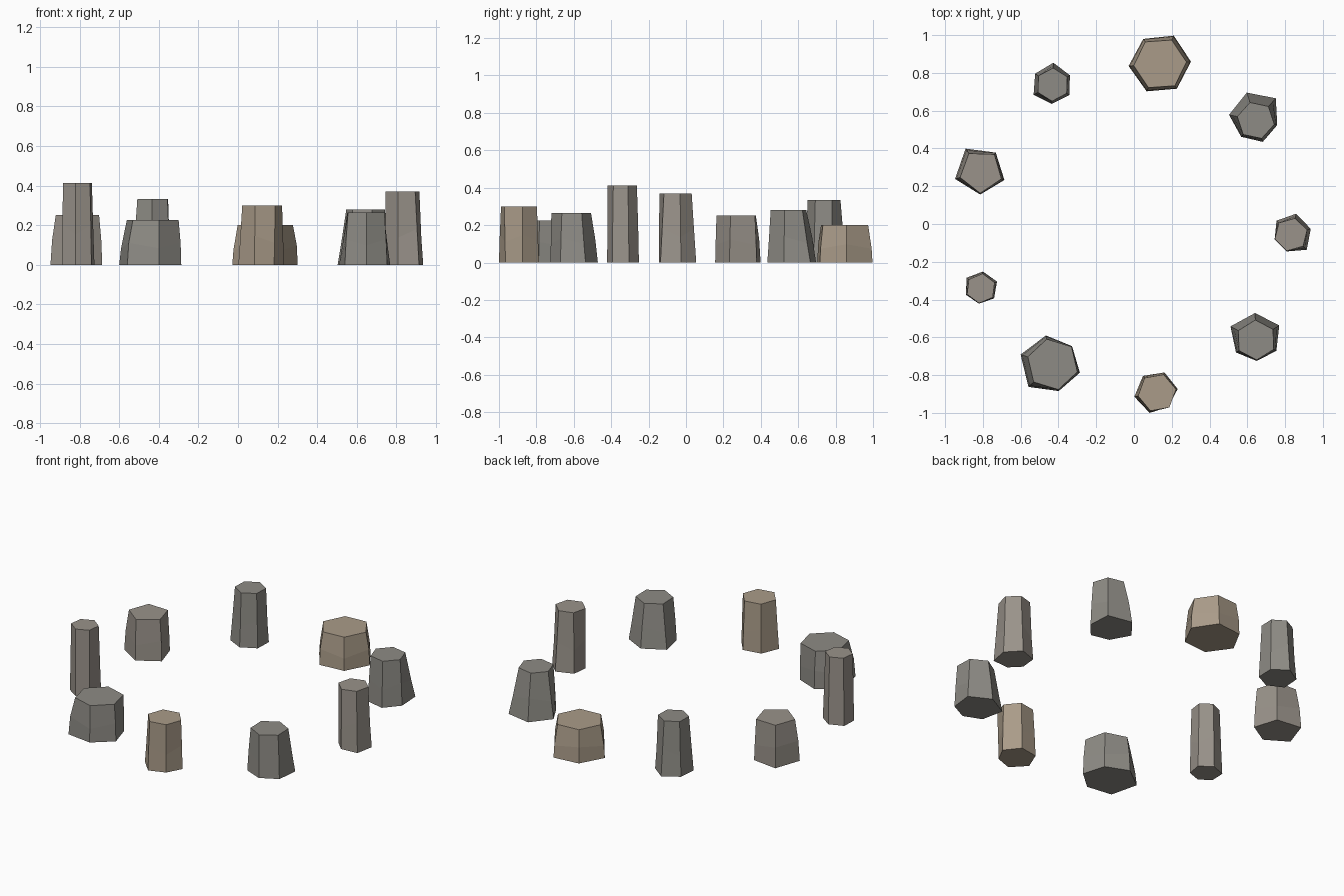
import bpy, bmesh
from math import radians, cos, sin

if "Cube" in bpy.data.objects:
    bpy.data.objects.remove(bpy.data.objects["Cube"])


def material(name, rgb):
    m = bpy.data.materials.new(name)
    m.diffuse_color = (*rgb, 1)
    m.use_nodes = True
    m.node_tree.nodes["Principled BSDF"].inputs["Base Color"].default_value = m.diffuse_color
    return m


TAN = material("tan_stone", (0.40, 0.33, 0.25))
GREY = material("grey_stone", (0.27, 0.26, 0.235))
WARM = material("warm_grey_stone", (0.32, 0.29, 0.255))


def stone(name, x, y, height, top_radius, start, base_radii, mat, flare=0.6):
    """Faceted standing stone: base, waist and top rings, clockwise from start angle."""
    n = len(base_radii)
    bm = bmesh.new()
    rings = []
    for level, spread in ((0, 1.0), (0.43, flare), (1, 0.0)):
        ring = []
        for i, base in enumerate(base_radii):
            a = radians(start - 360 * i / n)
            r = top_radius + (base - top_radius) * spread
            wobble = 0.06 * (-1) ** i if 0 < level < 1 else 0
            ring.append(bm.verts.new((r * cos(a), r * sin(a), (level + wobble) * height)))
        rings.append(ring)
    # Caps and side facets
    bm.faces.new(rings[0])
    bm.faces.new(rings[-1][::-1])
    for low, high in zip(rings, rings[1:]):
        for i in range(n):
            j = (i + 1) % n
            bm.faces.new((low[j], low[i], high[i], high[j]))
    bmesh.ops.recalc_face_normals(bm, faces=bm.faces)
    mesh = bpy.data.meshes.new(name)
    bm.to_mesh(mesh)
    bm.free()
    mesh.materials.append(mat)
    obj = bpy.data.objects.new(name, mesh)
    obj.location = (x, y, 0)
    bpy.context.collection.objects.link(obj)


# Ring of nine stones, clockwise from the back
stone("back_stone", 0.138, 0.848, 0.20, 0.140, 124,
      (0.159, 0.166, 0.164, 0.159, 0.162, 0.167), TAN, 0.8)
stone("back_right_stone", 0.645, 0.548, 0.28, 0.100, 108,
      (0.155, 0.158, 0.116, 0.119, 0.116, 0.145), GREY)
stone("right_stone", 0.831, -0.056, 0.37, 0.089, 76,
      (0.114, 0.109, 0.116, 0.092, 0.090, 0.106), WARM, 0.5)
stone("front_right_stone", 0.646, -0.614, 0.265, 0.106, 92,
      (0.143, 0.145, 0.122, 0.111, 0.125, 0.153), GREY)
stone("front_stone", 0.122, -0.893, 0.30, 0.102, 130,
      (0.116, 0.114, 0.111, 0.094, 0.114, 0.122), TAN)
stone("front_left_stone", -0.431, -0.743, 0.225, 0.137, 103,
      (0.157, 0.141, 0.151, 0.145, 0.175, 0.177), GREY, 0.75)
stone("left_stone", -0.811, -0.341, 0.413, 0.079, 83,
      (0.090, 0.093, 0.088, 0.081, 0.086, 0.094), WARM)
stone("back_left_stone", -0.810, 0.278, 0.252, 0.115, 124,
      (0.146, 0.127, 0.132, 0.122, 0.143), WARM, 0.7)
stone("far_left_stone", -0.431, 0.738, 0.333, 0.088, 88,
      (0.116, 0.104, 0.104, 0.102, 0.114, 0.109), GREY, 0.5)
